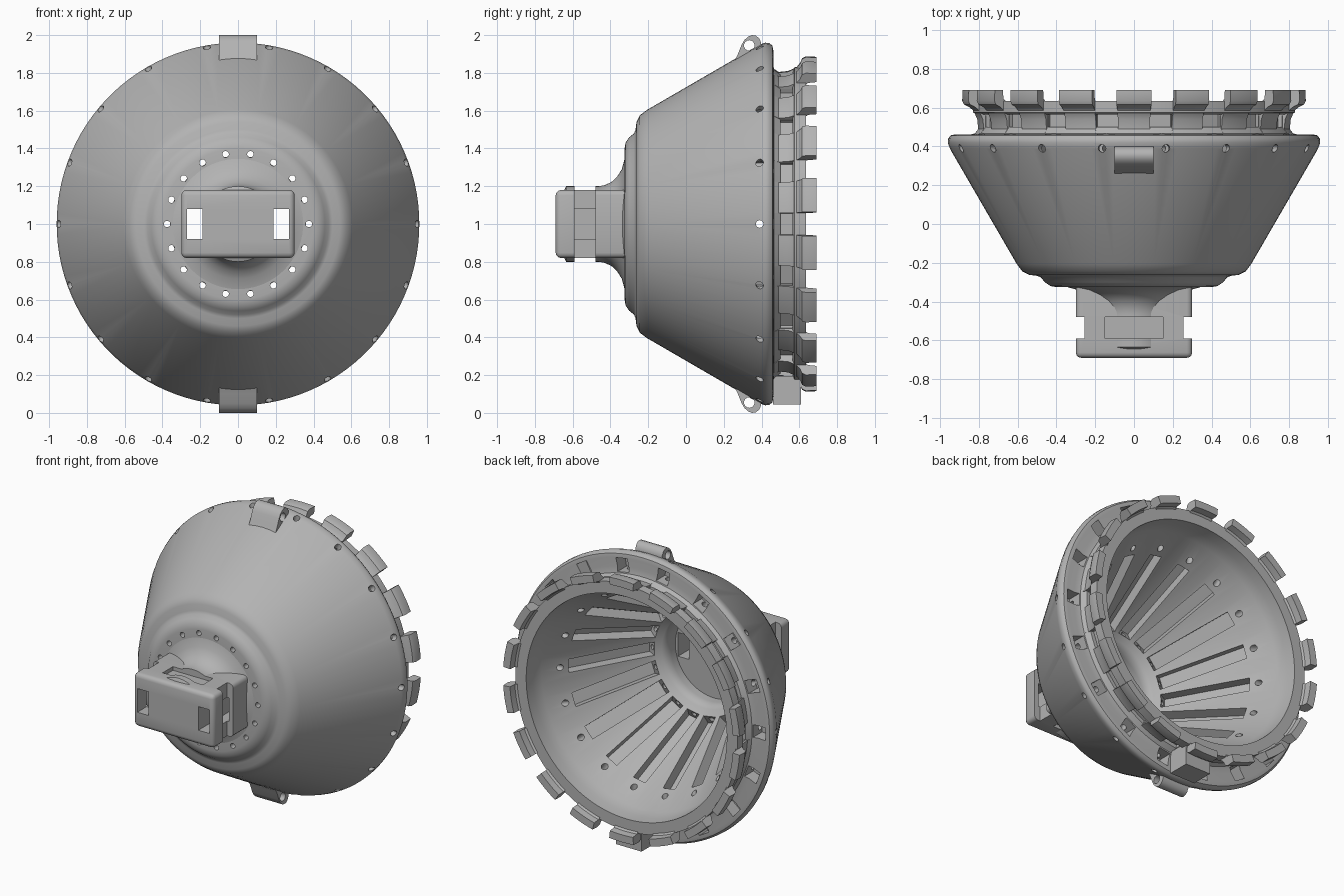
import bpy, bmesh, math
from mathutils import Matrix, Vector

if "Cube" in bpy.data.objects:
    bpy.data.objects.remove(bpy.data.objects["Cube"])

COUNT = 18
STEP = 2 * math.pi / COUNT
AXIS = Matrix.Translation((0, 0, 1))

grey = bpy.data.materials.new("plain_grey")
grey.use_nodes = True
grey.diffuse_color = (0.45, 0.45, 0.45, 1)
grey.node_tree.nodes["Principled BSDF"].inputs["Base Color"].default_value = grey.diffuse_color


def finish(bm, name):
    bmesh.ops.recalc_face_normals(bm, faces=bm.faces)
    mesh = bpy.data.meshes.new(name)
    bm.to_mesh(mesh)
    bm.free()
    mesh.materials.append(grey)
    ob = bpy.data.objects.new(name, mesh)
    bpy.context.collection.objects.link(ob)
    return ob


def activate(ob):
    bpy.ops.object.select_all(action='DESELECT')
    ob.select_set(True)
    bpy.context.view_layer.objects.active = ob


def smooth(ob, angle=32):
    activate(ob)
    bpy.ops.object.shade_smooth_by_angle(angle=math.radians(angle))


def cut(ob, cutter, keep=False):
    mod = ob.modifiers.new("cut", 'BOOLEAN')
    mod.object, mod.operation, mod.solver = cutter, 'DIFFERENCE', 'EXACT'
    cutter.hide_render = True
    activate(ob)
    bpy.ops.object.modifier_apply(modifier=mod.name)
    if not keep:
        bpy.data.objects.remove(cutter)


def lathe(bm, profile, start=0.0, sweep=None, steps=108):
    """Turn a closed (radius, y) profile about the main axis."""
    full = sweep is None
    rings = []
    for i in range(steps if full else steps + 1):
        a = start + (2 * math.pi if full else sweep) * i / steps
        rings.append([bm.verts.new((r * math.cos(a), y, 1 + r * math.sin(a))) for r, y in profile])
    n = len(profile)
    for i in range(steps):
        p, q = rings[i], rings[(i + 1) % len(rings)]
        for j in range(n):
            k = (j + 1) % n
            bm.faces.new((p[j], p[k], q[k], q[j]))
    if not full:
        bm.faces.new(rings[0])
        bm.faces.new(rings[-1])


def box(bm, centre, size, turn=Matrix(), place=Matrix()):
    m = place @ Matrix.Translation(centre) @ turn @ Matrix.Diagonal((*size, 1))
    bmesh.ops.create_cube(bm, size=1, matrix=m)


def rod(bm, centre, radius, length, turn, place=Matrix()):
    bmesh.ops.create_cone(bm, cap_ends=True, segments=16, radius1=radius, radius2=radius,
                          depth=length, matrix=place @ Matrix.Translation(centre) @ turn)


def around(make, name):
    """Repeat a piece built in (radius, y, tangent) space around the axis."""
    bm = bmesh.new()
    for i in range(COUNT):
        make(bm, AXIS @ Matrix.Rotation(-i * STEP, 4, 'Y'))
    return finish(bm, name)


TO_X = Matrix.Rotation(math.pi / 2, 4, 'Y')
TO_Y = Matrix.Rotation(math.pi / 2, 4, 'X')

# Conical shell with rim, neck and hollow inside
bm = bmesh.new()
lathe(bm, [(.29, -.325), (.40, -.325), (.43, -.32), (.46, -.30), (.48, -.275), (.50, -.267),
           (.54, -.262), (.575, -.245), (.605, -.205), (.95, .39), (.96, .42), (.958, .44),
           (.945, .457), (.92, .462), (.86, .457), (.82, .467), (.795, .50), (.795, .56),
           (.83, .575), (.83, .635), (.75, .635), (.745, .57), (.73, .50), (.375, -.133),
           (.35, -.17), (.315, -.19), (.295, -.215), (.29, -.25)])
shell = finish(bm, "conical_shell")

# Channels along the inside wall
tilt = Matrix.Rotation(-math.atan(.56), 4, 'Z')
cut(shell, around(lambda b, m: box(b, (.508, .08, 0), (.10, .58, .09), tilt, m), "channels"))
# Small holes in the front plate
cut(shell, around(lambda b, m: rod(b, (.375, -.27, 0), .017, .2, TO_Y, m), "plate_holes"))
# Pockets in the back of the rim
cut(shell, around(lambda b, m: box(b, (.872, .43, 0), (.09, .12, .085), place=m), "rim_pockets"))
# Radial holes through the rim
cut(shell, around(lambda b, m: rod(b, (.82, .39, 0), .02, .4, TO_X, m), "rim_holes"))
# Windows in the neck
cut(shell, around(lambda b, m: box(b, (.81, .532, 0), (.08, .065, .11), place=m), "neck_windows"))
smooth(shell)

# Ring of hooked tabs
bm = bmesh.new()
half = math.radians(5.9)
for i in range(COUNT):
    mid = (i + .5) * STEP
    lathe(bm, [(.775, .46), (.825, .46), (.805, .49), (.81, .54), (.83, .585), (.855, .605),
               (.878, .615), (.888, .635), (.885, .69), (.835, .69), (.83, .645), (.815, .632),
               (.785, .63)], mid - half, 2 * half, 6)
smooth(finish(bm, "hooked_tabs"))

# Pierced lugs at the top and bottom
outline = [(.255, 1.86), (.275, 1.90), (.295, 1.95), (.31, 1.975), (.33, 1.993), (.35, 2.0),
           (.37, 1.997), (.387, 1.983), (.398, 1.96), (.40, 1.90), (.34, 1.86)]
for name, sign in (("top_lug", 1), ("bottom_lug", -1)):
    bm = bmesh.new()
    face = bm.faces.new([bm.verts.new((-.1, y, 1 + sign * (z - 1))) for y, z in outline])
    out = bmesh.ops.extrude_face_region(bm, geom=[face])
    bmesh.ops.translate(bm, vec=(.2, 0, 0), verts=[v for v in out["geom"] if isinstance(v, bmesh.types.BMVert)])
    lug = finish(bm, name)
    bm = bmesh.new()
    rod(bm, (0, .335, 1 + sign * .945), .028, .4, TO_X)
    cut(lug, finish(bm, "pin_hole"))
    smooth(lug)

# Stop block under the neck
bm = bmesh.new()
box(bm, (0, .535, .12), (.19, .15, .15))
finish(bm, "stop_block")

# Mounting block with bevelled edges
bm = bmesh.new()
box(bm, (0, -.505, 1), (.6, .37, .36))
front = [e for e in bm.edges if min(v.co.y for v in e.verts) < -.6]
bmesh.ops.bevel(bm, geom=front, offset=.028, segments=3, profile=.5, affect='EDGES')
block = finish(bm, "mounting_block")

# Flared round neck through the block
bm = bmesh.new()
lathe(bm, [(.001, -.65), (.17, -.65), (.20, -.635), (.20, -.46), (.206, -.43), (.222, -.395),
           (.25, -.365), (.29, -.34), (.345, -.325), (.345, -.30), (.001, -.30)], steps=72)
bmesh.ops.remove_doubles(bm, verts=bm.verts, dist=.0005)
neck = finish(bm, "flared_neck")

# Openings: two passages front to back, recesses above, below and at the sides
bm = bmesh.new()
for s in (-1, 1):
    box(bm, (s * .228, -.5, 1), (.082, .6, .16))
passages = finish(bm, "passages")
bm = bmesh.new()
for s in (-1, 1):
    box(bm, (0, -.535, 1 + s * .2), (.3, .11, .09))
    box(bm, (s * .3, -.535, 1), (.09, .11, .5))
recesses = finish(bm, "recesses")
for ob in (block, neck):
    cut(ob, passages, keep=True)
    cut(ob, recesses, keep=True)
    smooth(ob)
cut(shell, passages)
bpy.data.objects.remove(recesses)
smooth(shell)
